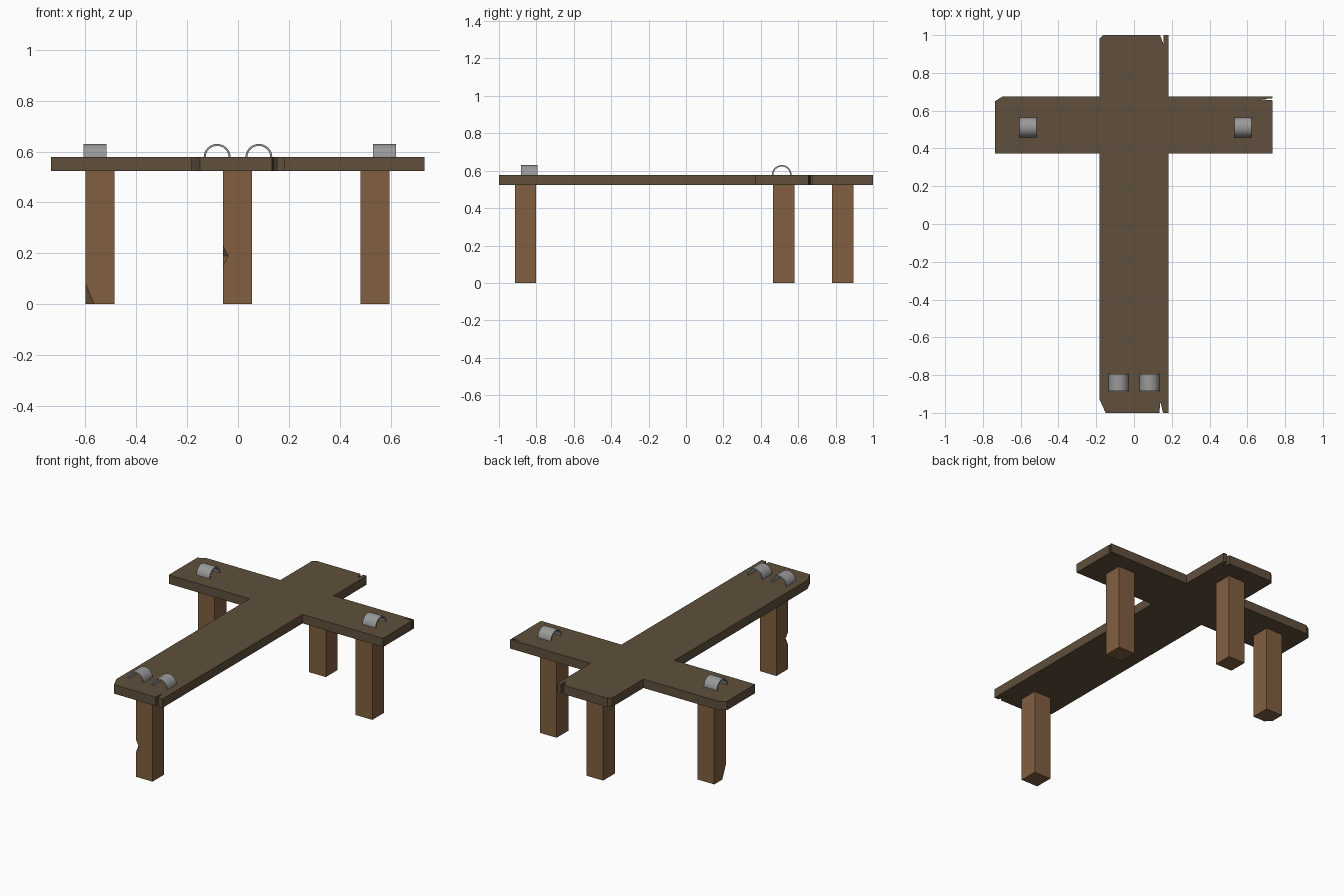
import bpy, bmesh, math
from mathutils import Vector

if "Cube" in bpy.data.objects:
    bpy.data.objects.remove(bpy.data.objects["Cube"])


def material(name, rgb):
    m = bpy.data.materials.new(name)
    m.diffuse_color = (*rgb, 1)
    m.use_nodes = True
    m.node_tree.nodes["Principled BSDF"].inputs["Base Color"].default_value = m.diffuse_color
    return m


PLANK = material("dark_wood", (0.115, 0.08, 0.046))
LEG = material("light_wood", (0.22, 0.115, 0.052))
METAL = material("metal", (0.32, 0.32, 0.32))


def finish(name, bm, mat=None):
    bmesh.ops.recalc_face_normals(bm, faces=bm.faces)
    me = bpy.data.meshes.new(name)
    bm.to_mesh(me)
    bm.free()
    ob = bpy.data.objects.new(name, me)
    bpy.context.collection.objects.link(ob)
    if mat:
        me.materials.append(mat)
    return ob


def extrude(name, pts, vec, mat):
    bm = bmesh.new()
    face = bm.faces.new([bm.verts.new(p) for p in pts])
    out = bmesh.ops.extrude_face_region(bm, geom=[face])
    moved = [g for g in out["geom"] if isinstance(g, bmesh.types.BMVert)]
    bmesh.ops.translate(bm, verts=moved, vec=vec)
    return finish(name, bm, mat)


# cross-shaped top with chipped corners and split ends
outline = [
    (-0.15, -1), (0.134, -1), (0.14, -0.94), (0.153, -1), (0.182, -1),
    (0.182, 0.372), (0.733, 0.372), (0.733, 0.655), (0.672, 0.66),
    (0.733, 0.666), (0.733, 0.676), (0.182, 0.676), (0.182, 1),
    (0.157, 1), (0.157, 0.95), (0.138, 1), (-0.162, 1), (-0.182, 0.983),
    (-0.182, 0.676), (-0.695, 0.676), (-0.735, 0.65), (-0.735, 0.372),
    (-0.182, 0.372), (-0.182, -0.93),
]
extrude("cross_top", [(x, y, 0.523) for x, y in outline], (0, 0, 0.055), PLANK)

# four square legs
W, H = 0.057, 0.523


def leg(name, x, y):
    pts = [(x + a * W, y + b * W, 0) for a, b in ((-1, -1), (1, -1), (1, 1), (-1, 1))]
    return extrude(name, pts, (0, 0, H), LEG)


front_leg = leg("front_leg", -0.002, -0.858)
leg("back_leg", -0.002, 0.838)
left_leg = leg("left_leg", -0.542, 0.522)
leg("right_leg", 0.538, 0.522)


# wedge chip taken out of a leg's front left edge
def chip(ob, x, y, z_top, z_bottom, z_deep, dx, dy):
    cx, cy = x - W, y - W
    a, b = Vector((cx + dx, cy, z_deep)), Vector((cx, cy + dy, z_deep))
    mid = (a + b) / 2
    pts = [Vector((cx, cy, z_top)), Vector((cx, cy, z_bottom)), a, b]
    bm = bmesh.new()
    v = [bm.verts.new(mid + (p - mid) * 1.6) for p in pts]
    for f in ((0, 1, 2), (0, 1, 3), (0, 2, 3), (1, 2, 3)):
        bm.faces.new([v[i] for i in f])
    cutter = finish("chip_cutter", bm)
    mod = ob.modifiers.new("chip", "BOOLEAN")
    mod.operation, mod.object, mod.solver = "DIFFERENCE", cutter, "EXACT"
    bpy.context.view_layer.objects.active = ob
    bpy.ops.object.modifier_apply(modifier=mod.name)
    bpy.data.objects.remove(cutter)


chip(front_leg, -0.002, -0.858, 0.23, 0.15, 0.19, 0.02, 0.03)
chip(left_leg, -0.542, 0.522, 0.08, -0.08, 0.0, 0.032, 0.035)


# half-round metal cuffs
def cuff(name, x, y, along_x):
    n, ro, ri, half = 16, 0.053, 0.045, 0.045
    arc = [(r * math.cos(math.pi * i / n), r * math.sin(math.pi * i / n))
           for r, order in ((ro, range(n + 1)), (ri, range(n, -1, -1))) for i in order]
    z = 0.577
    if along_x:
        pts, vec = [(x - half, y + u, z + w) for u, w in arc], (2 * half, 0, 0)
    else:
        pts, vec = [(x + u, y - half, z + w) for u, w in arc], (0, 2 * half, 0)
    ob = extrude(name, pts, vec, METAL)
    bpy.ops.object.select_all(action="DESELECT")
    ob.select_set(True)
    bpy.context.view_layer.objects.active = ob
    bpy.ops.object.shade_smooth_by_angle(angle=math.radians(30))


for side, s in (("left", -1), ("right", 1)):
    cuff(side + "_ankle_cuff", s * 0.082, -0.838, False)
    cuff(side + "_wrist_cuff", s * 0.569 + 0.007, 0.512, True)
